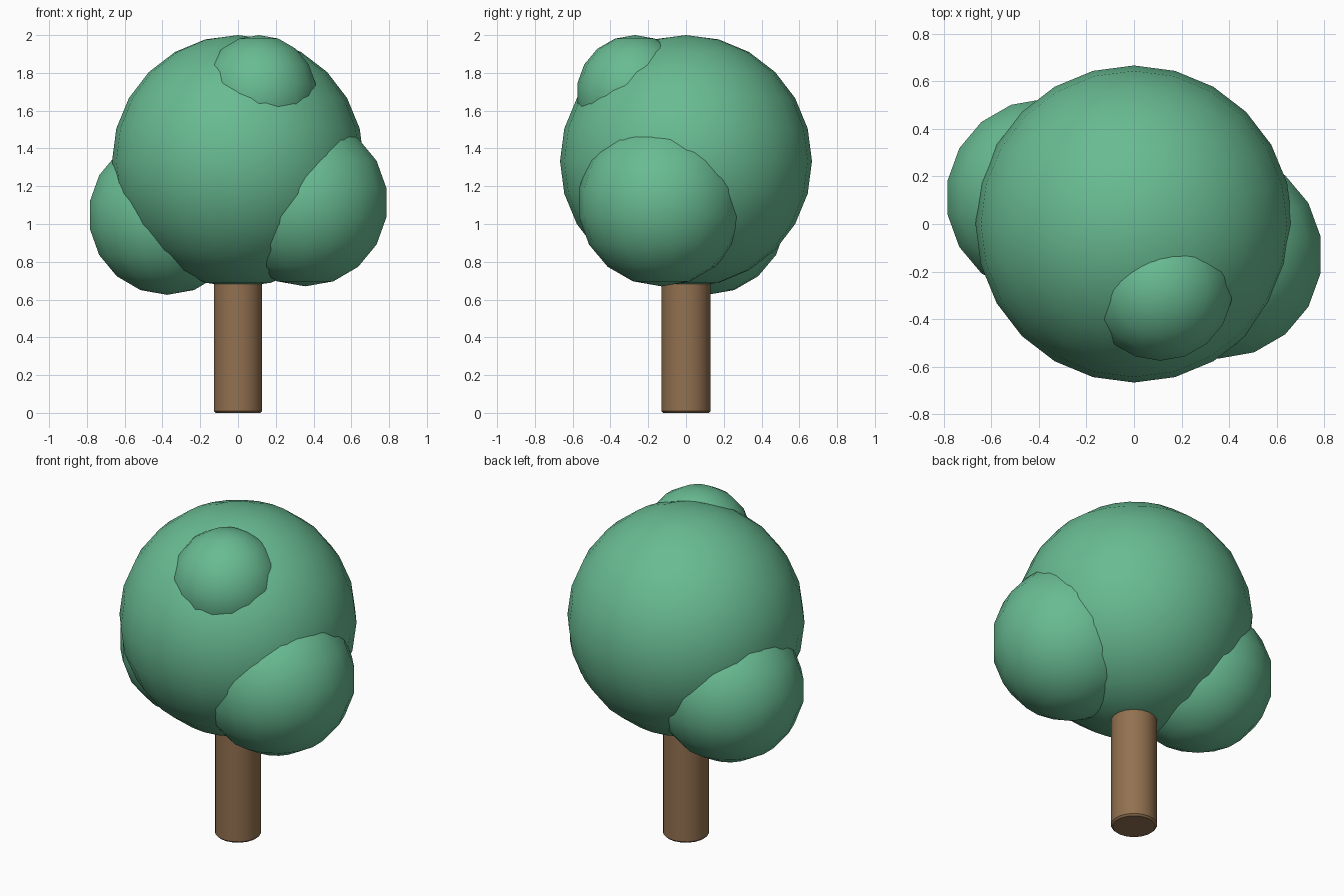
import bpy

if "Cube" in bpy.data.objects:
    bpy.data.objects.remove(bpy.data.objects["Cube"])


def material(name, rgb):
    m = bpy.data.materials.new(name)
    m.diffuse_color = (*rgb, 1)
    m.use_nodes = True
    m.node_tree.nodes["Principled BSDF"].inputs["Base Color"].default_value = m.diffuse_color
    return m


leaf = material("leaf green", (0.14, 0.50, 0.29))
bark = material("bark brown", (0.29, 0.165, 0.08))


def finish(name, mat, angle):
    ob = bpy.context.object
    ob.name = name
    ob.data.materials.append(mat)
    bpy.ops.object.shade_smooth_by_angle(angle=angle)
    return ob


def blob(name, centre, radius, segments, rings):
    bpy.ops.mesh.primitive_uv_sphere_add(
        segments=segments, ring_count=rings, radius=radius, location=centre)
    return finish(name, leaf, 1.0)


# Crown: one big ball with three smaller foliage balls
blob("crown", (0, 0, 1.333), 0.667, 24, 12)
blob("right_foliage", (0.356, -0.13, 1.113), 0.443, 18, 9)
blob("left_foliage", (-0.375, 0.111, 1.047), 0.422, 18, 9)
blob("top_foliage", (0.11, -0.27, 1.69), 0.31, 18, 9)

# Trunk: cylinder with a slightly chamfered rim, running up into the crown
bpy.ops.mesh.primitive_cylinder_add(
    vertices=18, radius=0.13, depth=0.9, location=(0, 0, 0.45))
trunk = bpy.context.object
bevel = trunk.modifiers.new("rim", 'BEVEL')
bevel.width = 0.01
bevel.segments = 1
bevel.limit_method = 'ANGLE'
bevel.angle_limit = 1.0
bpy.ops.object.modifier_apply(modifier="rim")
finish("trunk", bark, 0.6)
